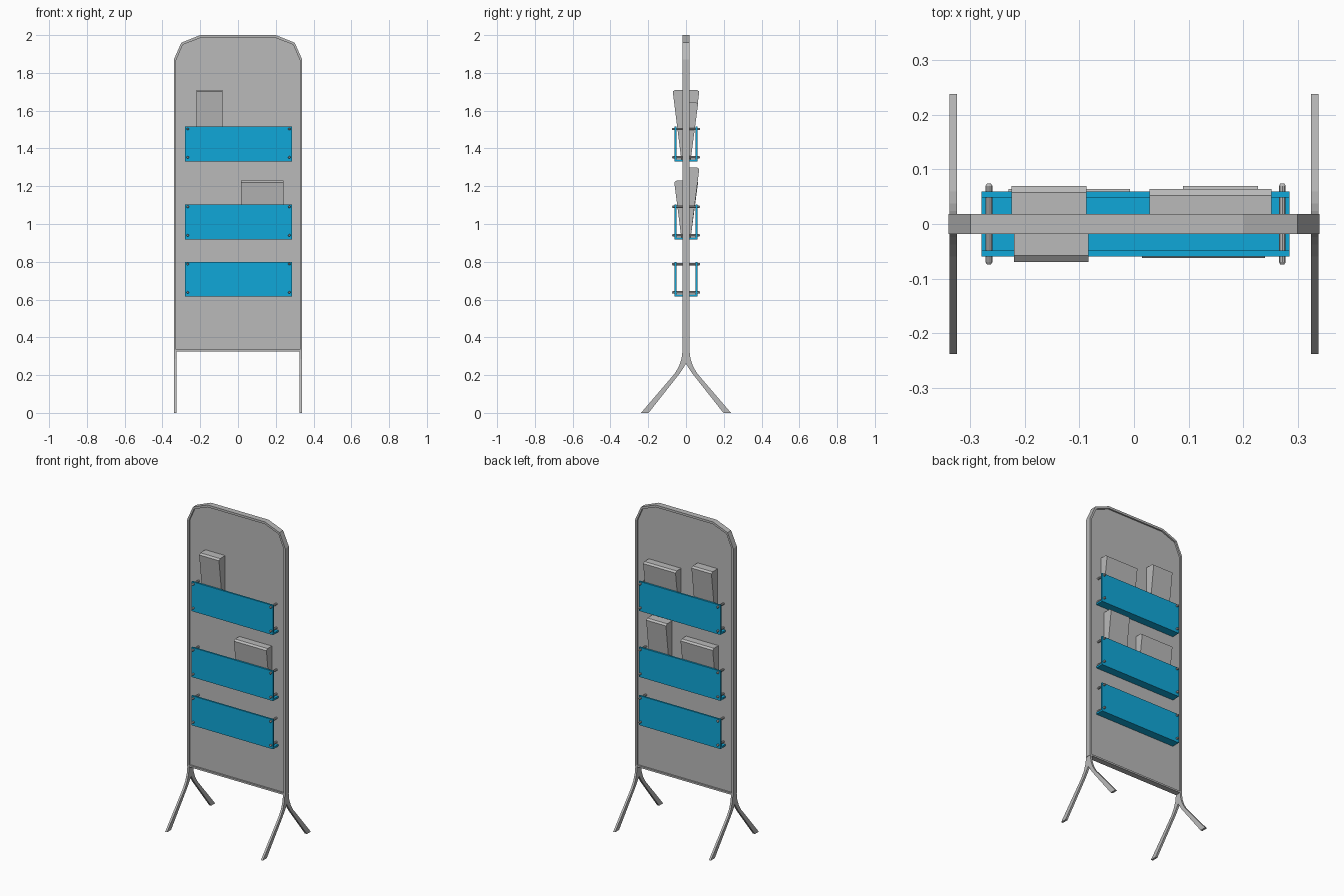
import bpy, bmesh, math
from mathutils import Matrix

if "Cube" in bpy.data.objects:
    bpy.data.objects.remove(bpy.data.objects["Cube"])


def material(name, rgb):
    m = bpy.data.materials.new(name)
    m.diffuse_color = (*rgb, 1)
    m.use_nodes = True
    m.node_tree.nodes["Principled BSDF"].inputs["Base Color"].default_value = m.diffuse_color
    return m


GREY = material("light grey", (0.49, 0.49, 0.49))
BLUE = material("shelf blue", (0.005, 0.39, 0.69))


def finish(name, bm, mat):
    bmesh.ops.recalc_face_normals(bm, faces=bm.faces)
    me = bpy.data.meshes.new(name)
    bm.to_mesh(me)
    bm.free()
    me.materials.append(mat)
    ob = bpy.data.objects.new(name, me)
    bpy.context.collection.objects.link(ob)
    return ob


def prism(name, pts, axis, a, b, mat):
    """Extrude an outline: (x, z) along y, or (y, z) along x."""
    def place(p, d):
        return (p[0], d, p[1]) if axis == 'Y' else (d, p[0], p[1])
    bm = bmesh.new()
    v0 = [bm.verts.new(place(p, a)) for p in pts]
    v1 = [bm.verts.new(place(p, b)) for p in pts]
    bm.faces.new(v0)
    bm.faces.new(v1[::-1])
    n = len(pts)
    for i in range(n):
        j = (i + 1) % n
        bm.faces.new((v0[i], v0[j], v1[j], v1[i]))
    return finish(name, bm, mat)


def mirrored(half):
    return half + [(-u, v) for u, v in reversed(half) if abs(u) > 1e-6]


# Frame ring with clipped top corners
outer = mirrored([(0.34, 0.325), (0.34, 1.87), (0.30, 1.96), (0.20, 2.0)])
inner = mirrored([(0.328, 0.336), (0.328, 1.866), (0.292, 1.949), (0.197, 1.986)])
bm = bmesh.new()
rings = [[bm.verts.new((x, y, z)) for x, z in pts]
         for pts, y in ((outer, -0.018), (inner, -0.018), (inner, 0.018), (outer, 0.018))]
for k in range(4):
    r, s = rings[k], rings[(k + 1) % 4]
    for i in range(len(outer)):
        j = (i + 1) % len(outer)
        bm.faces.new((r[i], r[j], s[j], s[i]))
finish("frame", bm, GREY)

# Back board inside the frame
prism("board", inner, 'Y', -0.008, 0.008, GREY)

# Forked legs
fork = [(0, 0.26), (0.014, 0.238), (0.034, 0.208), (0.198, 0), (0.238, 0), (0.06, 0.208),
        (0.038, 0.245), (0.024, 0.285), (0.018, 0.33)]
for side, x in (("left", -0.3315), ("right", 0.3315)):
    prism(side + "_leg", mirrored(fork), 'X', x - 0.0065, x + 0.0065, GREY)

# Shelf pockets on both faces, held by through pins
for level, z0, z1 in (("top", 1.33, 1.515), ("middle", 0.917, 1.103), ("bottom", 0.615, 0.80)):
    for side, s in (("front", -1), ("back", 1)):
        tray = [(0.008, z0), (0.06, z0), (0.06, z1), (0.049, z1), (0.049, z0 + 0.011), (0.008, z0 + 0.011)]
        prism(f"{level}_{side}_shelf", [(s * y, z) for y, z in tray], 'X', -0.28, 0.285, BLUE)
    for x in (-0.266, 0.272):
        for z in (z0 + 0.023, z1 - 0.012):
            bm = bmesh.new()
            bmesh.ops.create_cone(bm, cap_ends=True, segments=10, radius1=0.0065, radius2=0.0065, depth=0.14)
            # rounded pin heads
            for f in [f for f in bm.faces if len(f.verts) > 4]:
                d = math.copysign(0.004, f.calc_center_median().z)
                top = bmesh.ops.extrude_face_region(bm, geom=[f])
                vs = [v for v in top["geom"] if isinstance(v, bmesh.types.BMVert)]
                for v in vs:
                    v.co = (v.co.x * 0.6, v.co.y * 0.6, v.co.z + d)
                bm.faces.remove(f)
            bmesh.ops.transform(bm, verts=bm.verts,
                                matrix=Matrix.Translation((x, 0, z)) @ Matrix.Rotation(math.pi / 2, 4, 'X'))
            finish(f"{level}_shelf_pin", bm, GREY)

# Leaflet stacks: wedges fanning outward towards the top
for side, x0, x1, z0, z1, d in ((-1, -0.22, -0.083, 1.341, 1.71, 0.07),
                                (-1, 0.015, 0.24, 0.928, 1.23, 0.062),
                                (1, -0.225, -0.087, 1.341, 1.71, 0.07),
                                (1, 0.028, 0.252, 1.341, 1.645, 0.064),
                                (1, -0.23, -0.007, 0.928, 1.23, 0.064),
                                (1, 0.09, 0.227, 0.928, 1.30, 0.07)):
    wedge = [(0.008, z0), (0.025, z0), (d, z1 - 0.009), (d - 0.012, z1), (0.008, z1)]
    prism("leaflet_stack", [(side * y, z) for y, z in wedge], 'X', x0, x1, GREY)
